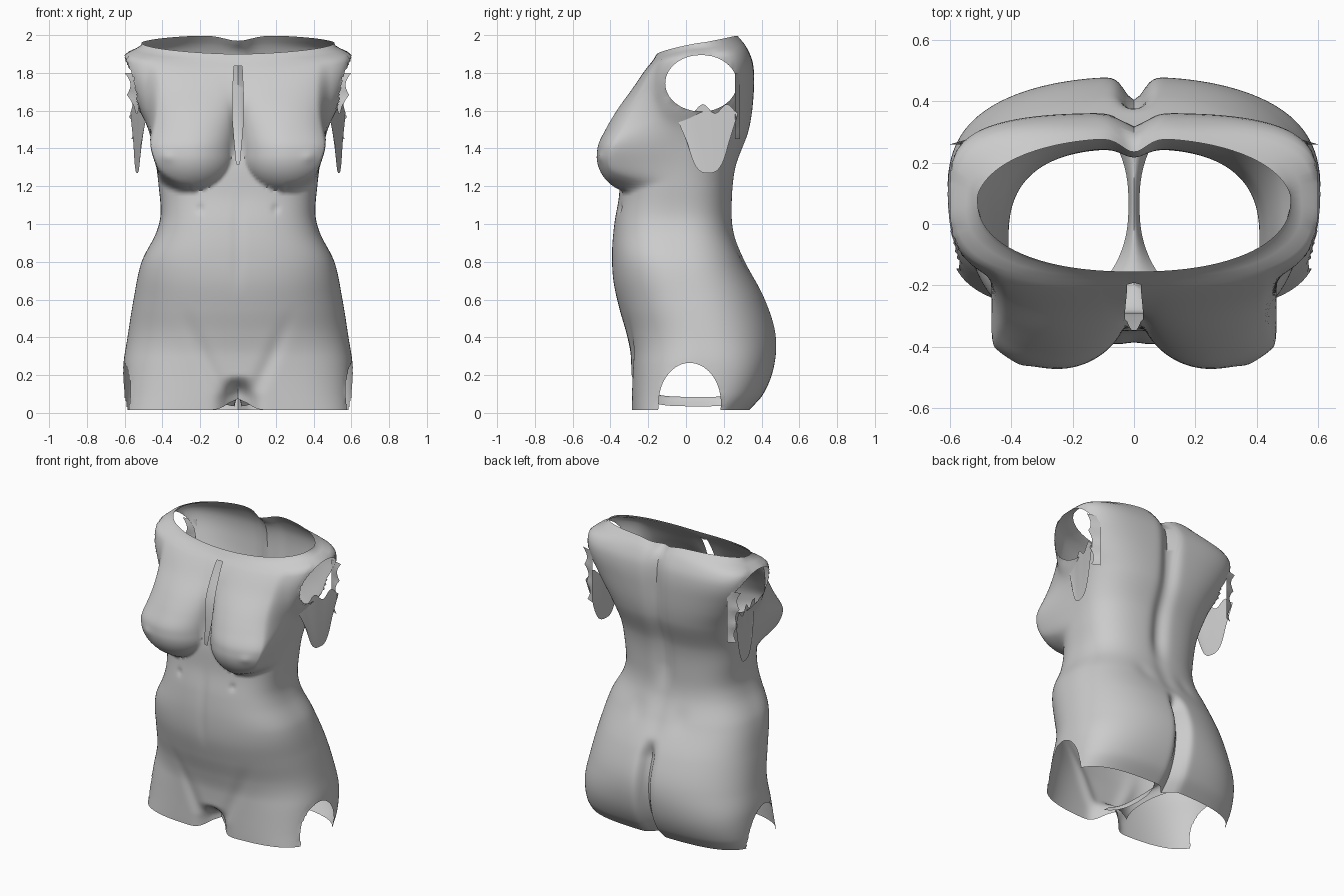
import bpy, bmesh, math

if "Cube" in bpy.data.objects:
    bpy.data.objects.remove(bpy.data.objects["Cube"])

stone = bpy.data.materials.new("plain grey")
stone.diffuse_color = (0.6, 0.6, 0.6, 1)
stone.use_nodes = True
stone.node_tree.nodes["Principled BSDF"].inputs["Base Color"].default_value = stone.diffuse_color


def smooth(t):
    t = max(0.0, min(1.0, t))
    return t * t * (3 - 2 * t)


def bell(v, w):
    return math.exp(-(v / w) ** 2)


def curve(keys, z):
    """Smooth (cubic Hermite) lookup in a list of (height, value) pairs."""
    if z <= keys[0][0]:
        return keys[0][1]
    if z >= keys[-1][0]:
        return keys[-1][1]
    i = next(k for k in range(len(keys) - 1) if z <= keys[k + 1][0])

    def slope(k):
        a, b = keys[max(k - 1, 0)], keys[min(k + 1, len(keys) - 1)]
        return (b[1] - a[1]) / (b[0] - a[0])
    (z0, v0), (z1, v1) = keys[i], keys[i + 1]
    h = z1 - z0
    t = (z - z0) / h
    return (v0 * (1 + 2 * t) * (1 - t) ** 2 + v1 * t * t * (3 - 2 * t)
            + h * t * (1 - t) * (slope(i) * (1 - t) - slope(i + 1) * t))


# Body profiles by height: half width, front line, back line, squareness
WIDTH = [(0, .606), (.25, .607), (.4, .585), (.6, .553), (.8, .51), (.95, .435), (1.05, .41),
         (1.2, .42), (1.35, .44), (1.5, .475), (1.62, .53), (1.75, .585), (1.87, .602),
         (1.92, .585), (1.95, .53), (2, .45)]
FRONT = [(0, -.288), (.3, -.292), (.42, -.315), (.55, -.352), (.7, -.385), (.85, -.392), (1, -.38),
         (1.15, -.355), (1.32, -.345), (1.5, -.31), (1.7, -.245), (1.83, -.195), (1.9, -.155)]
BACK = [(0, .32), (.1, .41), (.25, .468), (.42, .476), (.6, .42), (.8, .315), (.95, .255), (1.1, .245),
        (1.3, .265), (1.5, .335), (1.7, .36), (1.85, .355), (1.95, .315), (2, .28)]
SQUARE = [(0, 3.3), (.2, 2.8), (.4, 2.35), (.6, 2.35), (1, 2.7), (1.4, 2.7), (1.7, 3.1), (1.85, 3.6),
          (1.92, 3.2), (2, 2.3)]
# Fading of the bust upwards to the collar
BUST_FALL = [(1.36, 1), (1.42, .95), (1.5, .74), (1.6, .48), (1.72, .2), (1.86, 0)]


def body_point(u, z0):
    a = u + .25 * math.sin(2 * u)
    c, s = math.cos(a), math.sin(a)
    z = z0 + .1 * smooth((z0 - 1.6) / .3) * ((s + 1) / 2) ** .75
    w, f, b, n = (curve(k, z) for k in (WIDTH, FRONT, BACK, SQUARE))
    # collar rim turns inwards and gets rounder
    rim = smooth((z0 - 1.84) / .06)
    n += rim * (2.3 - n)
    w += rim * (min(w, .51) - w)
    mid = (f + b) / 2
    x = w * math.copysign(abs(c) ** (2 / n), c)
    y = mid + (b - f) / 2 * math.copysign(abs(s) ** (2 / n), s)
    ax = abs(x)
    if s < 0:
        # bust: round below, sloping straight up to the collar
        dz = min(z - 1.36, 0)
        r2 = ((ax - .25) / .24) ** 2 + (dz / .205) ** 2
        if r2 < 1 and z < 1.86:
            d = y + .24 + .233 * math.sqrt(1 - r2)
            if d > 0:
                edge = smooth((1 - math.sqrt(r2)) / (.3 if ax > .25 else .12))
                edge += (1 - edge) * .5 * smooth((.36 - ax) / .1) * smooth((1 - r2) / .15)
                m = edge * smooth(-s * 2.4) * curve(BUST_FALL, z)
                y -= d * m
                x += math.copysign(.04 * m * smooth((ax - .25) / .15) * bell(z - 1.43, .15), x)
        y -= .007 * bell(ax - .35, .025) * bell(z - 1.355, .025)
        # groin creases, thigh gap, navel line
        crease = .07 + .42 * max(z - .1, 0) ** .85
        y += .012 * bell(ax - crease, .045) * smooth((.6 - z) / .35)
        y += .11 * bell(x, .07) * smooth((.2 - z) / .16)
        y += .006 * bell(x, .03) * smooth((z - .6) / .2) * smooth((1.2 - z) / .2)
        y += .01 * bell(ax - .2, .02) * bell(z - 1.08, .02)
        z += .06 * bell(x, .07) * smooth((.25 - z) / .25)
    else:
        # cleft, spine furrow and lower-back dimples
        y -= .075 * bell(x, .042) * smooth((.7 - z) / .15)
        furrow = .008 + .022 * smooth((z - .95) / .2) + .015 * smooth((z - 1.4) / .4)
        y -= furrow * bell(x, .055) * smooth((z - .6) / .2)
        y -= .008 * bell(ax - .16, .06) * bell(z - .82, .07)
        z -= .03 * bell(x, .1) * smooth((z - 1.9) / .1)
    return x, y, z


def finish(bm, name):
    me = bpy.data.meshes.new(name)
    bm.to_mesh(me)
    bm.free()
    me.materials.append(stone)
    ob = bpy.data.objects.new(name, me)
    bpy.context.collection.objects.link(ob)
    bpy.ops.object.select_all(action='DESELECT')
    ob.select_set(True)
    bpy.context.view_layer.objects.active = ob
    bpy.ops.object.shade_smooth_by_angle(angle=math.radians(50))


def sheet(name, fn, nu, nv, wrap=False, cut=None):
    bm = bmesh.new()
    cols = nu if wrap else nu + 1
    g = [[bm.verts.new(fn(i / nu, j / nv)) for i in range(cols)] for j in range(nv + 1)]
    for j in range(nv):
        for i in range(nu):
            k = (i + 1) % cols
            bm.faces.new((g[j][i], g[j][k], g[j + 1][k], g[j + 1][i]))
    if cut:
        cut(bm)
    finish(bm, name)


# Openings: (centre y, centre z, radius y, radius z) seen from the side
ARM = (.08, 1.745, .19, .15)
LEG = (.02, .05, .165, .215)
COLS = 192


def slot_half(z):
    return curve([(1.32, .008), (1.45, .02), (1.6, .03), (1.83, .022)], z)


def cut_body(bm):
    bm.verts.index_update()
    front = COLS * 3 // 4

    def inside(p, hole):
        return ((p.y - hole[0]) / hole[2]) ** 2 + ((p.z - hole[1]) / hole[3]) ** 2 < 1

    def in_slot(f):
        z = f.calc_center_median().z
        return 1.32 < z < 1.83 and all(abs(v.index % COLS - front) < 2 for v in f.verts)

    def doomed(f):
        p = f.calc_center_median()
        return abs(p.x) > .38 and (inside(p, ARM) or inside(p, LEG))
    slot = [f for f in bm.faces if in_slot(f)]
    for v in {v for f in slot for v in f.verts}:
        if v.index % COLS != front:
            v.co.x = math.copysign(slot_half(v.co.z), v.co.x)
    gone = slot + [f for f in bm.faces if doomed(f)]
    bmesh.ops.delete(bm, geom=gone, context='FACES')
    # tidy the cut rims
    for v in bm.verts:
        if not v.is_boundary:
            continue
        p = v.co
        for cy, cz, ry, rz in (ARM, LEG):
            r = math.hypot((p.y - cy) / ry, (p.z - cz) / rz)
            if abs(p.x) > .38 and .7 < r < 1.3 and .03 < p.z < 1.91:
                p.y, p.z = cy + (p.y - cy) / r, cz + (p.z - cz) / r


# Hollow torso shell
sheet("torso", lambda u, v: body_point(u * math.tau, .015 + 1.885 * v), COLS, 120, True, cut_body)

for side, label in ((1, "right"), (-1, "left")):
    # Torn, round-ended flap of upper arm hanging below each arm opening
    def flap(u, v, side=side):
        y0, y1 = -.07 + .08 * v, .275 - .05 * v
        rag = .025 * math.sin(u * 17) * (1 - v) * smooth(u * 3)
        z = 1.61 - v * .34 * (1 - .45 * abs(2 * u - 1) ** 3) + rag
        x = .475 + .095 * u * (1 - .6 * v) + .04 * v
        return side * x, y0 + (y1 - y0) * u, z
    sheet(label + "_arm_flap", flap, 20, 12)

    # Ragged strip at the rear edge of each arm opening
    def tatter(u, v, side=side):
        tooth = .025 * abs(math.sin(v * math.pi * 3))
        return side * (.51 + u * (.055 + .035 * v - tooth)), .285 - .025 * u, 1.45 + .35 * v
    sheet(label + "_arm_tatter", tatter, 3, 18)


# Narrow saddle between the thighs, joining front to back
def saddle(u, v):
    s = 2 * u - 1
    half = .018 + .075 * abs(2 * v - 1) ** 2.5
    return s * half, -.18 + .49 * v, .085 - .05 * s * s + .02 * (2 * v - 1) ** 4


sheet("crotch_saddle", saddle, 8, 20)
